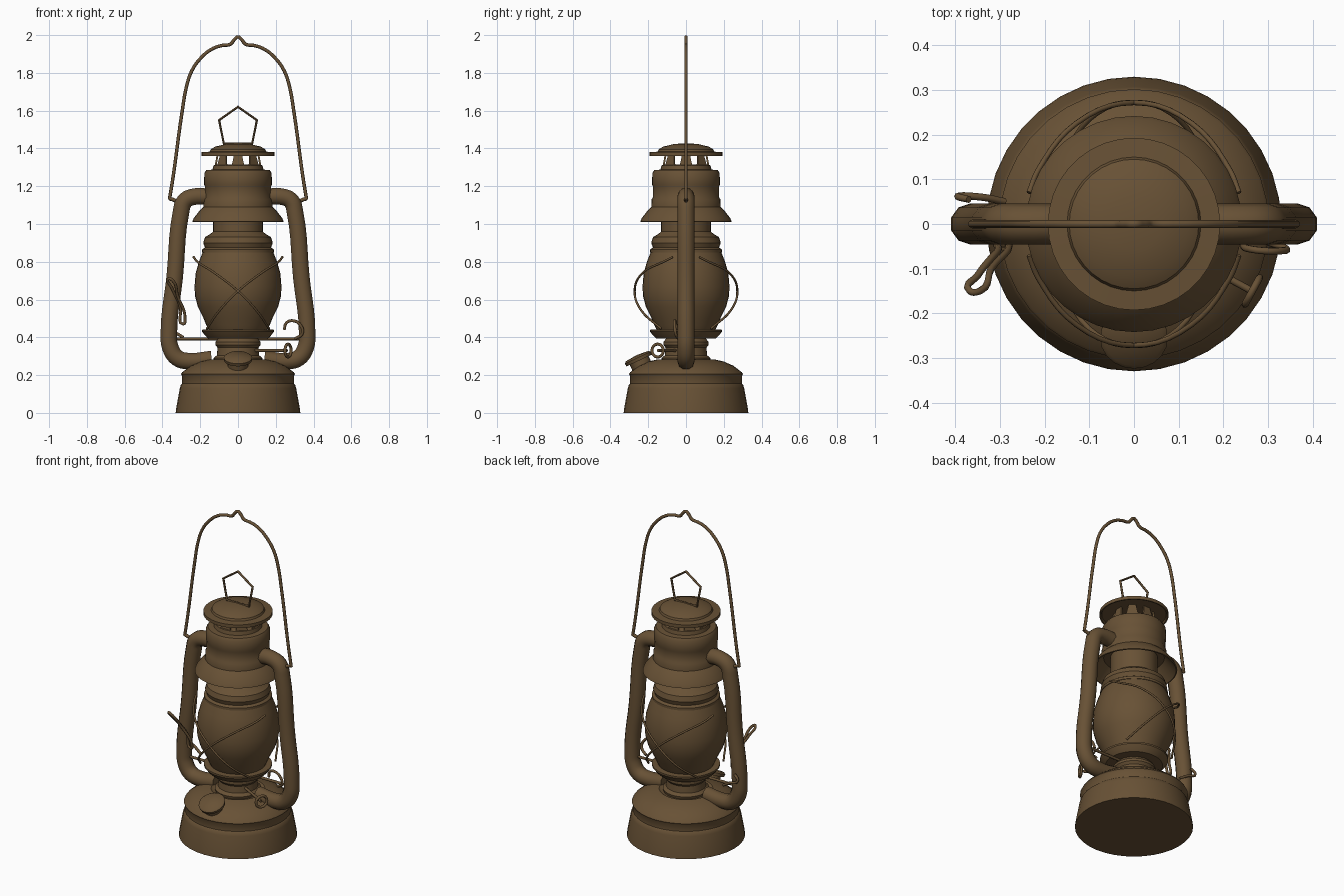
import bpy, bmesh, math
from mathutils import Vector

if "Cube" in bpy.data.objects:
    bpy.data.objects.remove(bpy.data.objects["Cube"])

brown = bpy.data.materials.new("aged_brown_metal")
brown.diffuse_color = (0.138, 0.083, 0.036, 1)
brown.use_nodes = True
brown.node_tree.nodes["Principled BSDF"].inputs["Base Color"].default_value = brown.diffuse_color


def finish(name, mesh, angle=35):
    obj = bpy.data.objects.new(name, mesh)
    bpy.context.collection.objects.link(obj)
    mesh.materials.clear()
    mesh.materials.append(brown)
    bpy.ops.object.select_all(action='DESELECT')
    obj.select_set(True)
    bpy.context.view_layer.objects.active = obj
    bpy.ops.object.shade_smooth_by_angle(angle=math.radians(angle))
    return obj


def lathe(name, profile, seg=36):
    """Spin (radius, height) points around z."""
    bm = bmesh.new()
    vs = [bm.verts.new((r, 0, z)) for r, z in profile]
    es = [bm.edges.new(p) for p in zip(vs, vs[1:])]
    bmesh.ops.spin(bm, geom=vs + es, cent=(0, 0, 0), axis=(0, 0, 1),
                   angle=math.tau, steps=seg)
    bmesh.ops.remove_doubles(bm, verts=bm.verts, dist=1e-4)
    bmesh.ops.recalc_face_normals(bm, faces=bm.faces)
    me = bpy.data.meshes.new(name)
    bm.to_mesh(me)
    bm.free()
    return finish(name, me)


def wire(name, pts, radius=0.008, smooth=True, closed=False, res=5, sides=2):
    """Round rod through the points."""
    cu = bpy.data.curves.new(name, 'CURVE')
    cu.dimensions = '3D'
    cu.bevel_depth = radius
    cu.bevel_resolution = sides
    cu.resolution_u = res
    cu.use_fill_caps = True
    if smooth:
        sp = cu.splines.new('BEZIER')
        sp.bezier_points.add(len(pts) - 1)
        for bp, p in zip(sp.bezier_points, pts):
            bp.co = p
            bp.handle_left_type = bp.handle_right_type = 'AUTO'
    else:
        sp = cu.splines.new('POLY')
        sp.points.add(len(pts) - 1)
        for q, p in zip(sp.points, pts):
            q.co = (*p, 1)
    sp.use_cyclic_u = closed
    tmp = bpy.data.objects.new("tmp", cu)
    bpy.context.collection.objects.link(tmp)
    dg = bpy.context.evaluated_depsgraph_get()
    me = bpy.data.meshes.new_from_object(tmp.evaluated_get(dg))
    bpy.data.objects.remove(tmp)
    return finish(name, me, 50)


# Fuel tank with stepped skirt and domed top
lathe("fuel_tank", [(0, 0), (0.33, 0), (0.328, 0.02), (0.308, 0.13), (0.302, 0.15),
                    (0.296, 0.155), (0.296, 0.195), (0.302, 0.205), (0.296, 0.215),
                    (0.25, 0.25), (0.20, 0.272), (0.15, 0.283), (0.135, 0.275), (0, 0.275)])

# Burner neck and the gallery that carries the globe
lathe("burner", [(0, 0.27), (0.125, 0.27), (0.13, 0.29), (0.112, 0.305), (0.108, 0.345),
                 (0.12, 0.36), (0.12, 0.375), (0.10, 0.40), (0, 0.40)])
lathe("globe_gallery", [(0, 0.395), (0.16, 0.395), (0.175, 0.41), (0.19, 0.43),
                        (0.19, 0.44), (0.165, 0.442), (0, 0.442)])

# Glass globe
lathe("globe", [(0.155, 0.44), (0.168, 0.465), (0.182, 0.50), (0.212, 0.56), (0.228, 0.62),
                (0.23, 0.67), (0.224, 0.74), (0.207, 0.80), (0.185, 0.855)])
lathe("globe_collar", [(0.175, 0.845), (0.19, 0.85), (0.19, 0.865), (0.175, 0.875),
                       (0.184, 0.90), (0.175, 0.93), (0.145, 0.948), (0.132, 0.96),
                       (0.132, 1.10)])

# Hood with flared skirt, open underneath
lathe("hood", [(0.13, 1.09), (0.17, 1.09), (0.235, 1.01), (0.242, 1.012), (0.235, 1.03),
               (0.20, 1.075), (0.184, 1.09), (0.182, 1.13), (0.176, 1.14), (0.176, 1.20),
               (0.18, 1.21), (0.178, 1.27), (0.168, 1.285), (0.135, 1.288), (0.13, 1.31),
               (0.115, 1.315), (0, 1.315)])

# Vent posts under the cap
bm = bmesh.new()
for i in range(8):
    a = math.tau * i / 8
    out, side = Vector((math.cos(a), math.sin(a), 0)), Vector((-math.sin(a), math.cos(a), 0))
    lo, hi = [], []
    for ring, z, w, rad in ((lo, 1.30, 0.035, 0.125), (hi, 1.372, 0.02, 0.112)):
        for s, d in ((-1, 0), (1, 0), (1, -0.01), (-1, -0.01)):
            ring.append(bm.verts.new(out * (rad + d) + side * s * w + Vector((0, 0, z))))
    for j in range(4):
        k = (j + 1) % 4
        bm.faces.new((lo[j], lo[k], hi[k], hi[j]))
    bm.faces.new(lo)
    bm.faces.new(hi)
bmesh.ops.recalc_face_normals(bm, faces=bm.faces)
posts = bpy.data.meshes.new("vent_posts")
bm.to_mesh(posts)
bm.free()
finish("vent_posts", posts)

# Cap: flat brim with a low dome
lathe("chimney_cap", [(0, 1.37), (0.18, 1.37), (0.185, 1.36), (0.193, 1.36), (0.193, 1.38),
                      (0.15, 1.383), (0.145, 1.395), (0.12, 1.41), (0.06, 1.424), (0, 1.427)])
wire("cap_ring", [(-0.075, 0, 1.425), (-0.1, 0, 1.55), (0, 0, 1.62), (0.1, 0, 1.55),
                  (0.075, 0, 1.425)], 0.007, smooth=False, closed=True)

# Side tubes, bail ears and cross wires, mirrored
for s, side in ((-1, "left"), (1, "right")):
    path = [(0.14, 1.143), (0.24, 1.143), (0.283, 1.12), (0.302, 1.06), (0.335, 0.72),
            (0.366, 0.42), (0.358, 0.345), (0.32, 0.29), (0.26, 0.274), (0.14, 0.285)]
    wire(side + "_air_tube", [(s * x, 0, z) for x, z in path], 0.046, sides=3)
    wire(side + "_bail_ear", [(s * 0.30, 0, 1.10), (s * 0.335, 0, 1.125),
                              (s * 0.363, 0, 1.135)], 0.01)
    for f, face in ((-1, "front"), (1, "back")):
        guard = [(-0.235, 0.07, 0.825), (-0.215, 0.12, 0.80), (-0.13, 0.225, 0.745),
                 (0, 0.272, 0.645), (0.10, 0.235, 0.54), (0.165, 0.13, 0.445)]
        wire(f"{face}_{side}_guard_wire", [(s * x, f * y, z) for x, y, z in guard], 0.006)

# Bail handle with a notch at the top
half = [(0.363, 1.13), (0.345, 1.24), (0.295, 1.60), (0.272, 1.73), (0.245, 1.81),
        (0.20, 1.875), (0.14, 1.925), (0.085, 1.945), (0.04, 1.952), (0.02, 1.975)]
wire("bail_handle", [(-x, 0, z) for x, z in half] + [(0, 0, 1.99)]
     + [(x, 0, z) for x, z in reversed(half)], 0.009)

# Globe lifter: cross rod, thumb loop and hooks
wire("lifter_rod", [(-0.33, 0, 0.392), (0.35, 0, 0.392)], 0.008, smooth=False)
wire("lifter_loop", [(-0.29, -0.045, 0.47), (-0.305, -0.06, 0.56), (-0.35, -0.115, 0.66),
                     (-0.368, -0.15, 0.71), (-0.345, -0.15, 0.70), (-0.32, -0.10, 0.62),
                     (-0.28, -0.05, 0.50)], 0.008, closed=True)
wire("lifter_back_hook", [(-0.29, 0.05, 0.40), (-0.34, 0.06, 0.43), (-0.395, 0.062, 0.46),
                          (-0.37, 0.055, 0.49)], 0.008)
wire("lifter_front_hook", [(0.245, -0.05, 0.44), (0.255, -0.055, 0.475), (0.29, -0.06, 0.488),
                           (0.33, -0.06, 0.465), (0.34, -0.055, 0.42), (0.30, -0.04, 0.392)],
     0.008)

# Wick adjuster: shaft and ring knob
wire("wick_shaft", [(0.08, -0.05, 0.33), (0.26, -0.148, 0.33)], 0.008, smooth=False)
n = Vector((0.18, -0.098, 0)).normalized()
t = Vector((-n.y, n.x, 0))
c = Vector((0.265, -0.15, 0.33))
wire("wick_knob", [c + 0.034 * (t * math.cos(a) + Vector((0, 0, math.sin(a))))
                   for a in (math.tau * i / 8 for i in range(8))], 0.008, closed=True, res=3)

# Filler cap, tilted on the tank shoulder
cap = lathe("filler_cap", [(0, -0.05), (0.055, -0.05), (0.055, -0.012), (0.073, -0.012),
                           (0.076, 0.005), (0.065, 0.014), (0, 0.02)], 20)
cap.location = (0, -0.253, 0.288)
cap.rotation_euler = (math.radians(25), 0, 0)
